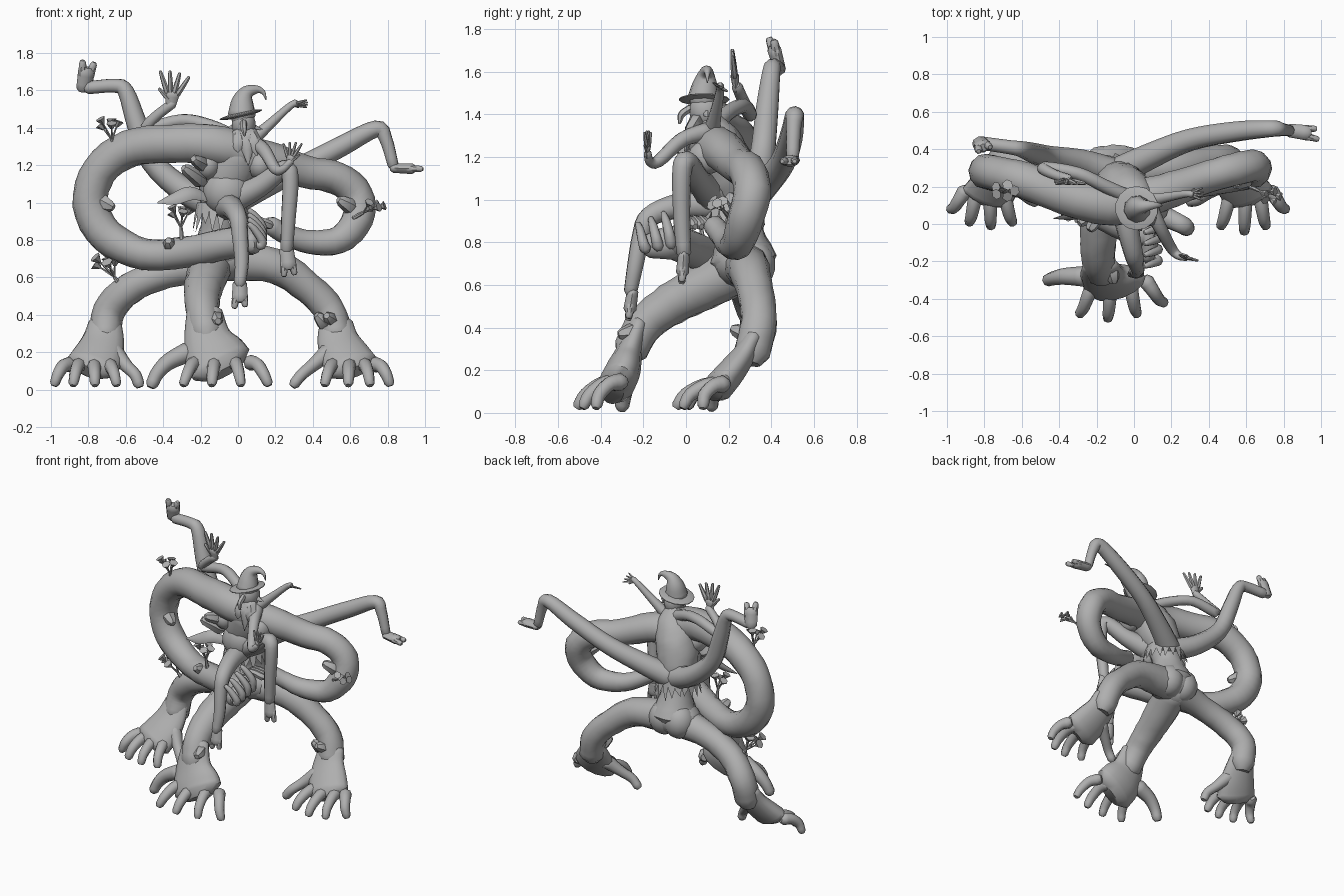
import bpy, bmesh, math, random
from mathutils import Vector, Matrix

random.seed(4)
skin = bpy.data.materials.new("grey clay")
skin.diffuse_color = (0.43, 0.43, 0.43, 1)


def finish(name, bm, angle=50):
    bmesh.ops.recalc_face_normals(bm, faces=bm.faces[:])
    me = bpy.data.meshes.new(name)
    bm.to_mesh(me)
    bm.free()
    ob = bpy.data.objects.new(name, me)
    bpy.context.collection.objects.link(ob)
    me.materials.append(skin)
    bpy.ops.object.select_all(action='DESELECT')
    ob.select_set(True)
    bpy.context.view_layer.objects.active = ob
    bpy.ops.object.shade_smooth_by_angle(angle=math.radians(angle))
    return ob


def spline(pts, steps):
    """Smooth path through points; every component (also radius) is blended."""
    p = [Vector(q) for q in pts]
    p = [p[0] * 2 - p[1]] + p + [p[-1] * 2 - p[-2]]
    out = []
    for i in range(1, len(p) - 2):
        a, b, c, d = p[i - 1:i + 3]
        for s in range(steps):
            t = s / steps
            out.append(0.5 * (b * 2 + (c - a) * t + (a * 2 - b * 5 + c * 4 - d) * t * t
                              + (b * 3 - a - c * 3 + d) * t ** 3))
    return out + [p[-2]]


def add_tube(bm, pts, n=10, steps=4, flat=1.0, side=None, lump=0.0):
    """Tube through (x, y, z, r); flat squeezes it across the side vector."""
    path = spline([Vector(q) for q in pts], steps)
    pos = [Vector(q[:3]) for q in path]
    rad = [max(q[3], 0.003) for q in path]
    tan = [(pos[min(i + 1, len(pos) - 1)] - pos[max(i - 1, 0)]).normalized() for i in range(len(pos))]
    # rounded ends
    for k, sgn in ((0, -1), (-1, 1)):
        e, t, r = pos[k], tan[k], rad[k]
        new = e + t * sgn * r * flat * 0.6
        if k == 0:
            pos.insert(0, new), tan.insert(0, t), rad.insert(0, r * 0.6)
        else:
            pos.append(new), tan.append(t), rad.append(r * 0.6)
    ref = Vector(side) if side else tan[0].orthogonal()
    rings = []
    for p, t, r in zip(pos, tan, rad):
        u = (ref - t * ref.dot(t)).normalized()
        v = t.cross(u)
        if not side:
            ref = u
        ring = []
        for k in range(n):
            a = math.tau * k / n
            q = r * (1 + random.uniform(-lump, lump))
            ring.append(bm.verts.new(p + u * math.cos(a) * q + v * math.sin(a) * q * flat))
        rings.append(ring)
    for a, b in zip(rings, rings[1:]):
        for k in range(n):
            bm.faces.new((a[k], a[(k + 1) % n], b[(k + 1) % n], b[k]))
    bm.faces.new(rings[0][::-1])
    bm.faces.new(rings[-1])


def tube(name, pts, **kw):
    bm = bmesh.new()
    add_tube(bm, pts, **kw)
    return finish(name, bm)


def blob(name, c, r, rot=(0, 0, 0)):
    bm = bmesh.new()
    m = Matrix.Translation(c) @ Matrix.Rotation(rot[0], 4, 'X') @ Matrix.Rotation(rot[1], 4, 'Y')
    bmesh.ops.create_uvsphere(bm, u_segments=14, v_segments=9, radius=1, matrix=m @ Matrix.Diagonal((*r, 1)))
    return finish(name, bm)


# pelvis and three giant legs
blob("pelvis", (-0.1, 0.27, 0.7), (0.19, 0.14, 0.12))
for s in (-1, 1):
    blob("rump", (-0.11 + s * 0.06, 0.315, 0.695), (0.105, 0.105, 0.115))
tube("left_leg", [(-0.12, .27, .68, .11), (-.38, .27, .625, .085), (-.58, .3, .54, .085), (-.69, .34, .42, .085),
                  (-.71, .31, .28, .085)], n=12, lump=.03)
tube("right_leg", [(-0.05, .28, .69, .11), (.2, .3, .66, .095), (.38, .33, .54, .085), (.49, .34, .42, .085),
                   (.53, .31, .28, .085)], n=12, lump=.03)
tube("middle_leg", [(-.14, .25, .68, .12), (-.17, .08, .59, .11), (-.19, -.07, .51, .1), (-.19, -.19, .42, .09),
                    (-.17, -.26, .3, .085)], n=12, lump=.03)


def foot(name, palm, toes, thumb):
    """Hand-like foot: palm fanning down from the ankle, four long toes, one thumb."""
    bm = bmesh.new()
    add_tube(bm, palm, n=14, flat=0.5, side=(1, 0, 0))
    kx, ky, kz, kr = palm[-1]
    for tx, ty in toes:
        root = Vector((kx + (tx - kx) * .62, ky + .02, kz + .01))
        tip = Vector((tx, ty, .035))
        q, m = root.lerp(tip, .4), root.lerp(tip, .75)
        add_tube(bm, [(*root, .042), (q.x, q.y, kz, .036), (m.x, m.y, .085, .032), (tx, ty + .02, .035, .027)],
                 n=8, steps=3)
    add_tube(bm, thumb, n=8)
    finish(name, bm)


foot("middle_foot", [(-.18, -.22, .42, .095), (-.165, -.265, .29, .125), (-.13, -.295, .2, .165), (-.09, -.325, .135, .175)],
     [(-.29, -.5), (-.14, -.525), (.015, -.5), (.16, -.44)],
     [(-.27, -.28, .2, .055), (-.37, -.28, .15, .045), (-.43, -.29, .09, .038), (-.46, -.3, .03, .034)])
foot("right_foot", [(.525, .32, .36, .088), (.535, .27, .27, .112), (.57, .21, .19, .135), (.61, .155, .125, .145)],
     [(.465, -.03), (.59, -.06), (.705, -.03), (.81, .06)],
     [(.48, .22, .2, .05), (.4, .17, .13, .036), (.34, .13, .08, .032), (.3, .12, .03, .03)])
foot("left_foot", [(-.71, .32, .36, .088), (-.72, .27, .27, .112), (-.745, .21, .19, .135), (-.78, .155, .125, .145)],
     [(-.98, .06), (-.88, -.01), (-.765, -.03), (-.65, -.01)],
     [(-.66, .22, .2, .05), (-.6, .17, .13, .036), (-.55, .13, .08, .032), (-.53, .12, .03, .03)])

# torso with hunched chest
tube("torso", [(-.1, .27, .72, .16), (-.1, .255, .84, .11), (-.09, .23, .95, .105), (-.08, .21, 1.05, .13),
               (-.05, .17, 1.16, .145), (0, .13, 1.28, .125), (.02, .1, 1.37, .07)], n=14, lump=.03)
blob("belly", (-.06, .12, 1.06), (.13, .11, .13))
for x in (-.16, .12):
    blob("chest_lump", (x, .1, 1.2), (.07, .09, .08))

# ragged waist skirt
bm = bmesh.new()
for i in range(20):
    a, w = math.tau * i / 20, 0.2
    ring = [(a - w, .13, 1.0), (a + w, .13, 1.0), (a + w * .7, .145, .93),
            (a + random.uniform(-.1, .1), .16, random.uniform(.84, .89)), (a - w * .7, .145, .93)]
    bm.faces.new([bm.verts.new((-.09 + r * math.cos(t), .22 + r * math.sin(t), z)) for t, r, z in ring])
finish("ragged_skirt", bm)

# huge looping arms
tube("left_loop_arm", [(.04, .12, 1.27, .11), (-.14, .1, 1.31, .11), (-.36, .15, 1.315, .105), (-.58, .23, 1.29, .1),
                       (-.74, .27, 1.17, .095), (-.79, .28, .99, .095), (-.7, .26, .82, .095), (-.5, .2, .725, .085),
                       (-.28, .11, .735, .085), (-.08, .01, .775, .085), (.06, -.06, .8, .08)], n=12, lump=.03)
tube("right_loop_arm", [(.02, .13, 1.24, .11), (.16, .17, 1.23, .1), (.36, .24, 1.165, .088), (.53, .29, 1.13, .088),
                        (.635, .31, 1.04, .088), (.64, .28, .91, .085), (.54, .245, .8, .075), (.38, .21, .79, .065),
                        (.26, .17, .83, .055), (.17, .13, .88, .05)], n=12, lump=.03)
tube("left_loop_palm", [(.04, -.02, .8, .08), (.08, -.1, .795, .075), (.07, -.18, .78, .055)], n=10, flat=.7, side=(0, 0, 1))
for i in range(4):
    y, z = -.02 - i * .06, -.025 * i
    tube("gripping_finger", [(.12, y + .01, .8 + z * .4, .028), (.13, y, .87 + z, .024), (.09, y - .015, .93 + z, .02),
                             (.06, y - .025, .96 + z, .014)], n=8, steps=3)
for i in range(3):
    tube("small_gripping_finger", [(.17, .1 - i * .03, .88, .025), (.09, .07 - i * .03, .91, .02),
                                   (.04, .05 - i * .03, .88, .014)], n=6, steps=3)


def hand(name, wrist, direction, across, size):
    """Open hand: flat palm, four spread fingers and a thumb."""
    bm = bmesh.new()
    w, d, a = Vector(wrist), Vector(direction).normalized(), Vector(across).normalized()
    p = w + d * size * .4
    add_tube(bm, [(*w, size * .13), (*p, size * .22)], n=8, flat=.5, side=a)
    for k in (-1.5, -.5, .5, 1.5, 3):
        root = p + a * size * .1 * min(k, 1.6) if k < 2 else w + d * size * .15
        v = d * math.cos(k * .3) + a * math.sin(k * .3)
        tip = root + v * size * (.62 if k < 2 else .5)
        add_tube(bm, [(*root, size * .085), (*(root + tip) / 2, size * .075), (*tip, size * .05)], n=6, steps=2)
    finish(name, bm)


# thin upper arms with hands
tube("upper_left_arm", [(0, .13, 1.34, .04), (-.15, .2, 1.41, .036), (-.3, .27, 1.44, .035), (-.48, .3, 1.4, .034),
                        (-.44, .27, 1.46, .028), (-.35, .24, 1.53, .026)])
hand("upper_left_hand", (-.36, .235, 1.51), (.12, -.1, 1), (-1, 0, .2), .185)
tube("upper_right_arm", [(.06, .12, 1.32, .04), (.16, .14, 1.41, .028), (.27, .16, 1.51, .02), (.31, .16, 1.535, .018)])
hand("upper_right_hand", (.28, .16, 1.525), (1, 0, .05), (0, 1, -.6), .09)
tube("front_arm", [(.08, .1, 1.32, .045), (.14, -.02, 1.28, .036), (.2, -.13, 1.18, .03), (.24, -.17, 1.18, .022),
                   (.28, -.18, 1.22, .018)])
hand("front_hand", (.275, -.18, 1.2), (.15, 0, 1), (1, -.3, 0), .12)


def small_foot(name, heel, toe, across, r):
    """Blunt flattened foot with a notch between two broad toes."""
    bm = bmesh.new()
    h, t, a = Vector(heel), Vector(toe), Vector(across).normalized()
    m = h.lerp(t, .65)
    add_tube(bm, [(*h, r), (*m, r * 1.15)], n=8, flat=.7, side=across)
    for s in (-1, 1):
        e = t + a * s * r * .75 - (t - h) * (.1 if s > 0 else .03)
        add_tube(bm, [(*(h.lerp(t, .5) + a * s * r * .5), r * .6), (*e, r * .45)], n=7, steps=2)
    finish(name, bm)


# long bent limbs thrown up behind
tube("raised_left_limb", [(-.1, .27, .98, .08), (-.28, .33, 1.06, .07), (-.46, .36, 1.22, .06), (-.54, .38, 1.42, .055),
                          (-.6, .4, 1.595, .044), (-.66, .41, 1.625, .038), (-.8, .43, 1.615, .036)])
small_foot("raised_left_foot", (-.825, .44, 1.61), (-.8, .4, 1.755), (1, .3, 0), .042)
tube("raised_right_limb", [(-.08, .28, .98, .08), (.08, .36, 1.06, .07), (.3, .45, 1.17, .06), (.55, .495, 1.3, .055),
                           (.74, .51, 1.395, .045), (.79, .505, 1.34, .036), (.83, .5, 1.2, .03)])
small_foot("raised_right_foot", (.83, .5, 1.185), (.985, .48, 1.18), (0, 1, 0), .036)

# dangling front legs
tube("dangling_right_leg", [(-.02, .12, 1.02, .075), (.12, .06, 1.09, .06), (.25, 0, 1.18, .05), (.28, -.02, 1.12, .045),
                            (.27, -.02, .92, .04), (.26, -.01, .75, .035)])
small_foot("dangling_right_foot", (.26, -.01, .75), (.275, -.02, .61), (1, 0, 0), .038)
tube("dangling_left_leg", [(-.06, .12, .98, .075), (-.03, -.04, .97, .06), (0, -.17, .92, .05), (.01, -.21, .83, .044),
                           (.02, -.24, .68, .038), (.01, -.26, .57, .032)])
small_foot("dangling_left_foot", (.01, -.25, .57), (.01, -.27, .44), (1, 0, 0), .038)

# bearded head, ears and nose
blob("head", (.03, .09, 1.42), (.065, .075, .085))
tube("nose", [(.03, .02, 1.43, .018), (.03, -.02, 1.4, .018), (.035, -.03, 1.36, .008)], n=6)
for x, z in ((-.04, 1.27), (.015, 1.2), (.06, 1.25)):
    tube("beard_lock", [(.03 + x * .4, .05, 1.37, .05), (.035 + x * .9, .015, 1.31, .04),
                        (.04 + x, -.005, z, .003)], n=6, steps=3, flat=.7, side=(1, 0, 0))
for s in (-1, 1):
    tube("ear", [(.03 + s * .05, .09, 1.41, .02), (.03 + s * .1, .1, 1.39, .004)], n=6, flat=.5)

# crooked pointed hat
blob("hat_brim", (.015, .085, 1.47), (.12, .12, .014), (0, -.22, 0))
tube("hat_cone", [(.02, .08, 1.47, .075), (.025, .09, 1.54, .06), (.05, .095, 1.59, .038), (.1, .1, 1.605, .022),
                  (.135, .1, 1.59, .012), (.15, .1, 1.55, .003)], n=10)


# flowering sprigs sprouting from the limbs
def sprig(base, top):
    b, t = Vector(base), Vector(top)
    bm = bmesh.new()
    m = b.lerp(t, .45)
    h = (t - b).length
    add_tube(bm, [(*b, h * .09), (*m, h * .06)], n=6, steps=2)
    for k in range(5):
        a = k * math.tau / 5
        e = t + Vector((math.cos(a), .6 * math.sin(a), .35 * math.sin(a * 2))) * h * .3
        add_tube(bm, [(*m, h * .04), (*e, h * .025)], n=5, steps=1)
        rot = (e - m).to_track_quat('Z', 'Y').to_matrix().to_4x4()
        bmesh.ops.create_cone(bm, segments=6, radius1=h * .05, radius2=h * .19, depth=h * .22, cap_ends=True,
                              matrix=Matrix.Translation(e) @ rot)
    finish("flower_sprig", bm, 20)


for b, t in [((-.66, .2, 1.27), (-.69, .18, 1.42)), ((.62, .2, .92), (.73, .15, .98)),
             ((-.3, .08, .8), (-.31, .06, .95)), ((-.62, .28, .54), (-.71, .24, .68))]:
    sprig(b, t)

# broken stubs and thorny growths
for p, d in [((.5, .28, .37), (-.02, -.05, .02)), ((-.12, -.25, .38), (.01, -.05, -.01)), ((-.36, .12, .76), (-.01, -.06, .03)),
             ((.6, .24, .98), (-.05, -.03, .03)), ((-.72, .24, 1.0), (.04, -.02, -.02)), ((-.2, .08, 1.12), (-.08, -.07, .06)),
             ((-.18, .06, 1.2), (-.05, -.08, .03)), ((.46, .28, .36), (-.03, -.02, .03))]:
    q = Vector(p)
    tube("stub", [(*q, .045), (*(q + Vector(d)), .03)], n=6, steps=1)
# pointed leaf hanging beside the waist
tube("leaf", [(-.15, .1, 1.02, .02), (-.25, .06, 1.05, .04), (-.34, .04, 1.02, .035), (-.43, .03, 1.0, .004)],
     n=6, flat=.4, side=(0, .5, 1))
